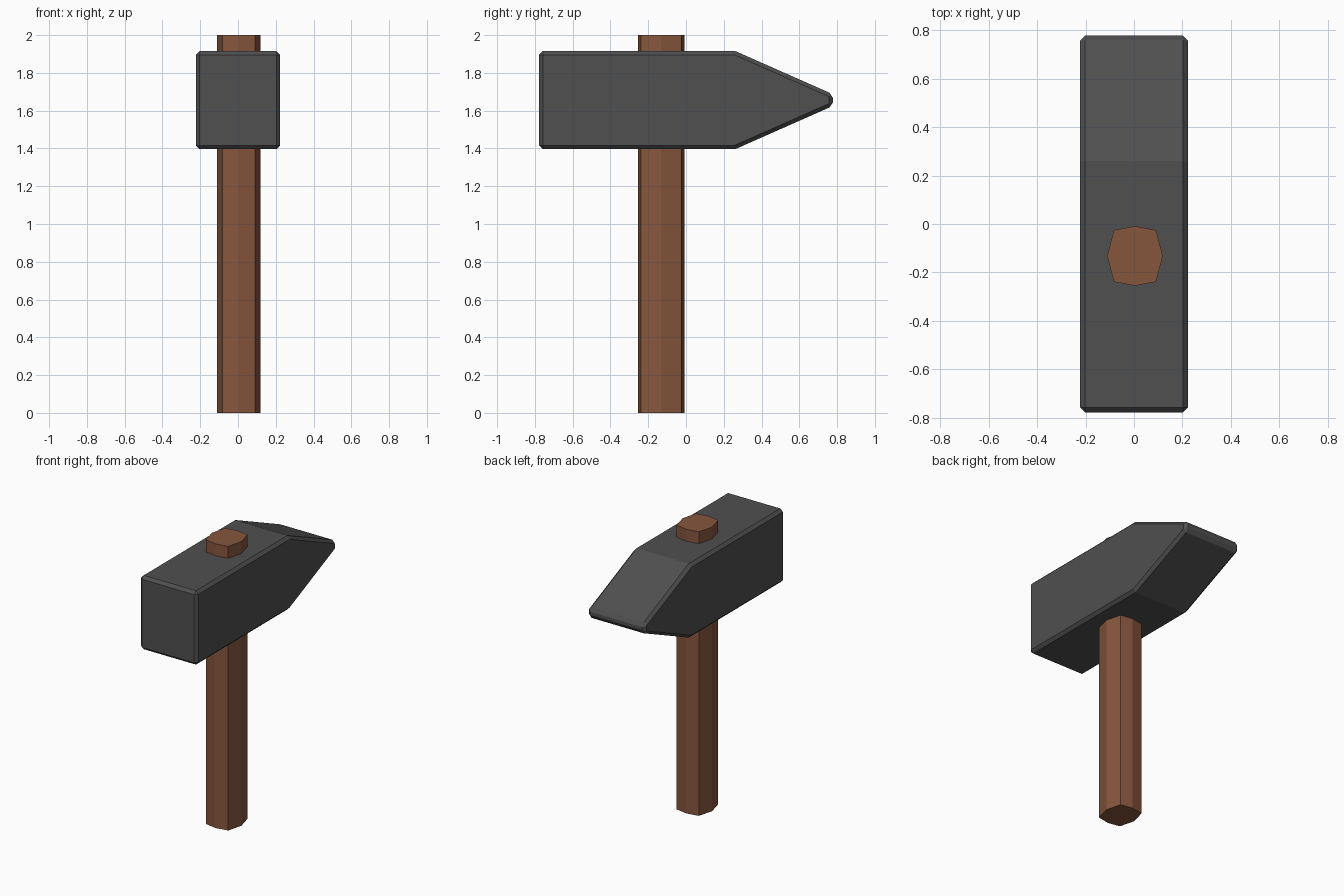
import bpy, bmesh

if "Cube" in bpy.data.objects:
    bpy.data.objects.remove(bpy.data.objects["Cube"])


def material(name, rgb):
    m = bpy.data.materials.new(name)
    m.diffuse_color = (*rgb, 1.0)
    m.use_nodes = True
    m.node_tree.nodes["Principled BSDF"].inputs["Base Color"].default_value = m.diffuse_color
    return m


def prism(name, outline, depth, mat):
    """Extrude a closed outline of 3D points along the depth vector."""
    bm = bmesh.new()
    face = bm.faces.new([bm.verts.new(p) for p in outline])
    ext = bmesh.ops.extrude_face_region(bm, geom=[face], use_keep_orig=True)
    moved = [g for g in ext["geom"] if isinstance(g, bmesh.types.BMVert)]
    bmesh.ops.translate(bm, verts=moved, vec=depth)
    bmesh.ops.recalc_face_normals(bm, faces=bm.faces)
    me = bpy.data.meshes.new(name)
    bm.to_mesh(me)
    bm.free()
    me.materials.append(mat)
    ob = bpy.data.objects.new(name, me)
    bpy.context.collection.objects.link(ob)
    return ob


steel = material("dark_steel", (0.08, 0.08, 0.08))
wood = material("brown_wood", (0.24, 0.093, 0.048))

# Head: side profile with a wedge-shaped peen, small chamfers on sharp edges
MID_Z, HALF_H, HALF_L, HALF_W = 1.656, 0.26, 0.778, 0.223
upper = [(-HALF_L, HALF_H), (0.26, HALF_H), (HALF_L, 0.031)]
profile = upper + [(y, -h) for y, h in reversed(upper)]
head = prism("hammer_head", [(-HALF_W, y, MID_Z + h) for y, h in profile],
             (2 * HALF_W, 0, 0), steel)
bevel = head.modifiers.new("chamfer", "BEVEL")
bevel.width = 0.02
bevel.segments = 1
bevel.limit_method = "ANGLE"
bevel.angle_limit = 0.6

# Handle: eight-sided shaft passing through the head
CX, CY = 0.004, -0.132
ring = [(0.115, 0), (0.087, 0.107), (0, 0.123), (-0.087, 0.107),
        (-0.115, 0), (-0.087, -0.107), (0, -0.123), (0.087, -0.107)]
prism("handle", [(CX + x, CY + y, 0) for x, y in ring], (0, 0, 2.0), wood)
